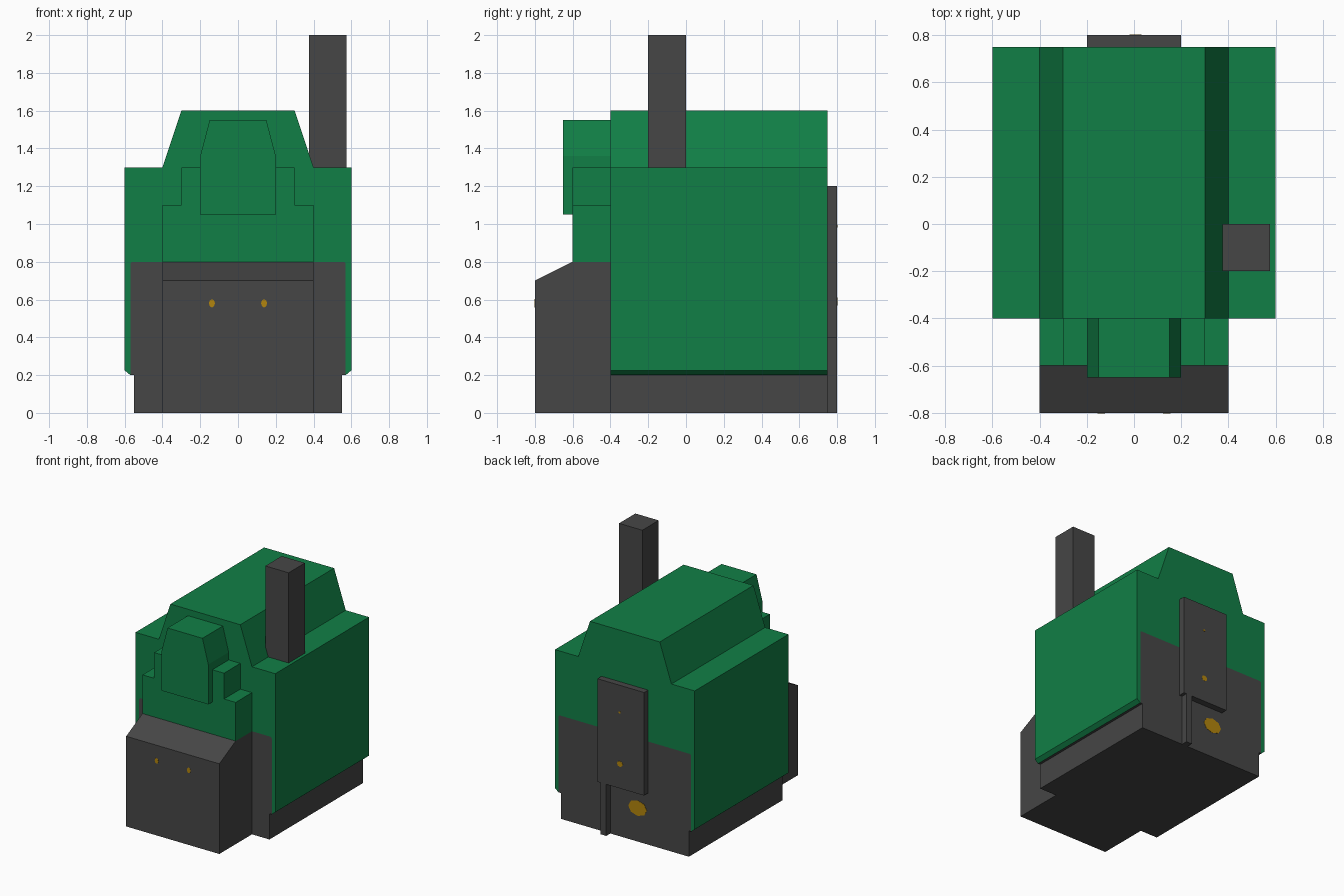
import bpy, bmesh, math

if "Cube" in bpy.data.objects:
    bpy.data.objects.remove(bpy.data.objects["Cube"])


def material(name, rgb):
    m = bpy.data.materials.new(name)
    m.diffuse_color = (*rgb, 1)
    m.use_nodes = True
    m.node_tree.nodes["Principled BSDF"].inputs["Base Color"].default_value = m.diffuse_color
    return m


GREEN = material("green", (0.0056, 0.212, 0.061))
DARK = material("dark grey", (0.061, 0.061, 0.061))
GOLD = material("gold", (0.45, 0.235, 0.004))


def prism(name, points, start, end, mat, axis="y"):
    """Extrude a closed profile: (x, z) along y, or (y, z) along x."""
    bm = bmesh.new()
    place = (lambda a, z, t: (a, t, z)) if axis == "y" else (lambda a, z, t: (t, a, z))
    rings = [[bm.verts.new(place(a, z, t)) for a, z in points] for t in (start, end)]
    for ring in rings:
        bm.faces.new(ring)
    n = len(points)
    for i in range(n):
        j = (i + 1) % n
        bm.faces.new((rings[0][i], rings[0][j], rings[1][j], rings[1][i]))
    bmesh.ops.recalc_face_normals(bm, faces=bm.faces)
    mesh = bpy.data.meshes.new(name)
    bm.to_mesh(mesh)
    bm.free()
    mesh.materials.append(mat)
    obj = bpy.data.objects.new(name, mesh)
    bpy.context.collection.objects.link(obj)
    return obj


def mirrored(half):
    """Complete a right-hand half profile across x = 0."""
    return half + [(-x, z) for x, z in reversed(half)]


def box(name, x0, x1, y0, y1, z0, z1, mat):
    return prism(name, [(x0, z0), (x1, z0), (x1, z1), (x0, z1)], y0, y1, mat)


def spot(name, x, z, rx, rz, y):
    """Thin eight-sided stud centred on a face at depth y."""
    ring = [(x + rx * math.cos(k * math.pi / 4), z + rz * math.sin(k * math.pi / 4)) for k in range(8)]
    return prism(name, ring, y - 0.002, y + 0.002, GOLD)


# Main body: dark core wrapped by a green casing
prism("body_core", mirrored([(0.55, 0), (0.55, 0.2), (0.57, 0.2), (0.57, 0.79), (0.56, 0.8)]),
      -0.4, 0.75, DARK)
outer = [(0.56, 0.8), (0.57, 0.79), (0.57, 0.2), (0.6, 0.225), (0.6, 1.3), (0.4, 1.3), (0.3, 1.6)]
prism("body_casing", mirrored(outer), -0.4, 0.75, GREEN)

# Front: dark sloped nose, green stepped housing and tapered head
prism("front_nose", [(-0.8, 0), (-0.8, 0.7), (-0.6, 0.8), (-0.4, 0.8), (-0.4, 0)],
      -0.4, 0.4, DARK, axis="x")
prism("front_housing", mirrored([(0.4, 0.8), (0.4, 1.1), (0.3, 1.1), (0.3, 1.3)]), -0.6, -0.4, GREEN)
prism("front_head", mirrored([(0.2, 1.05), (0.2, 1.36), (0.15, 1.55)]), -0.65, -0.4, GREEN)

# Chimney
box("chimney", 0.375, 0.575, -0.2, 0, 1.29, 2.0, DARK)

# Back plate and its pipe
box("back_plate", -0.2, 0.2, 0.75, 0.8, 0.4, 1.2, DARK)
box("back_pipe", 0.125, 0.175, 0.75, 0.8, 0, 0.4, DARK)

# Gold spots
for side, x in (("left", -0.138), ("right", 0.138)):
    spot("front_spot_" + side, x, 0.58, 0.016, 0.022, -0.8)
spot("back_spot_large", -0.11, 0.26, 0.08, 0.06, 0.75)
spot("plate_spot_lower", 0.007, 0.59, 0.025, 0.022, 0.8)
spot("plate_spot_upper", 0.01, 0.99, 0.01, 0.008, 0.8)
